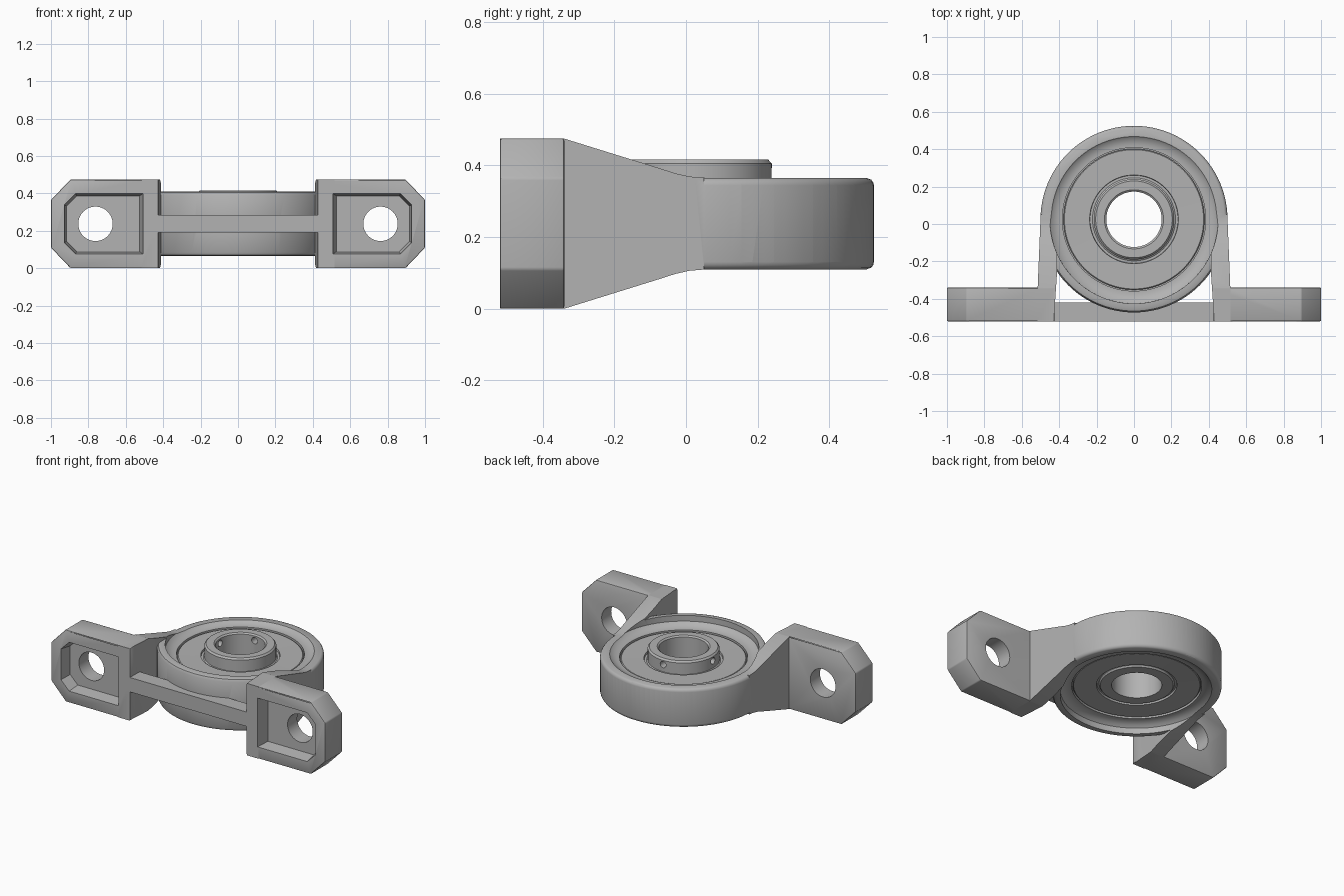
import bpy, bmesh, math
from mathutils import Matrix, Vector

cube = bpy.data.objects.get("Cube")
if cube:
    bpy.data.objects.remove(cube)

grey = bpy.data.materials.new("cast grey")
grey.use_nodes = True
GREY = (0.45, 0.45, 0.45, 1)
grey.diffuse_color = GREY
grey.node_tree.nodes["Principled BSDF"].inputs["Base Color"].default_value = GREY

CY, MID, H, R = 0.025, 0.2375, 0.475, 0.5   # bearing centre, mid height, full height, ring radius


def finish(name, bm):
    bmesh.ops.recalc_face_normals(bm, faces=bm.faces)
    me = bpy.data.meshes.new(name)
    bm.to_mesh(me)
    bm.free()
    me.materials.append(grey)
    ob = bpy.data.objects.new(name, me)
    bpy.context.collection.objects.link(ob)
    return ob


def prism(name, pts, a, b, axis="z", draft=1.0):
    """Extrude a 2D outline from a to b along an axis; draft scales the far end."""
    place = {"z": lambda u, v, w: (u, v, w), "y": lambda u, v, w: (u, w, v),
             "x": lambda u, v, w: (w, u, v)}[axis]
    cu = sum(p[0] for p in pts) / len(pts)
    cv = sum(p[1] for p in pts) / len(pts)
    bm = bmesh.new()
    near = [bm.verts.new(place(u, v, a)) for u, v in pts]
    far = [bm.verts.new(place(cu + (u - cu) * draft, cv + (v - cv) * draft, b)) for u, v in pts]
    bm.faces.new(near)
    bm.faces.new(far)
    for i in range(len(pts)):
        j = (i + 1) % len(pts)
        bm.faces.new((near[i], near[j], far[j], far[i]))
    return finish(name, bm)


def lathe(name, profile, closed=False, steps=96):
    """Spin an (r, z) profile about the bearing axis."""
    bm = bmesh.new()
    vs = [bm.verts.new((r, CY, z)) for r, z in profile]
    edges = [bm.edges.new(p) for p in zip(vs, vs[1:])]
    if closed:
        edges.append(bm.edges.new((vs[-1], vs[0])))
    bmesh.ops.spin(bm, geom=vs + edges, cent=(0, CY, 0), axis=(0, 0, 1),
                   angle=math.tau, steps=steps)
    bmesh.ops.remove_doubles(bm, verts=bm.verts, dist=1e-5)
    return finish(name, bm)


def rod(name, radius, start, end, seg=48):
    a, b = Vector(start), Vector(end)
    turn = (b - a).to_track_quat("Z", "Y").to_matrix().to_4x4()
    bm = bmesh.new()
    bmesh.ops.create_cone(bm, cap_ends=True, segments=seg, radius1=radius, radius2=radius,
                          depth=(b - a).length, matrix=Matrix.Translation((a + b) / 2) @ turn)
    return finish(name, bm)


def apply(ob, mod):
    bpy.context.view_layer.objects.active = ob
    bpy.ops.object.modifier_apply(modifier=mod.name)


def combine(ob, tool, op="DIFFERENCE"):
    mod = ob.modifiers.new("bool", "BOOLEAN")
    mod.operation, mod.solver, mod.object = op, "EXACT", tool
    apply(ob, mod)
    bpy.data.objects.remove(tool)


def smooth(ob):
    bpy.ops.object.select_all(action="DESELECT")
    ob.select_set(True)
    bpy.context.view_layer.objects.active = ob
    bpy.ops.object.shade_smooth_by_angle(angle=math.radians(30))


def mirrored(half):
    return half + [(u, 2 * MID - v) for u, v in reversed(half)]


# Housing: rounded plan, trimmed by a side profile that flares towards the feet
arc = [(R * math.cos(t * math.pi / 48), CY + R * math.sin(t * math.pi / 48)) for t in range(49)]
housing = prism("housing", arc + [(-0.515, -0.34), (-0.515, -0.52), (0.515, -0.52), (0.515, -0.34)],
                -0.1, 0.6)
flare = [(-0.52, H), (-0.34, H), (-0.07, 0.391), (-0.03, 0.378), (0.01, 0.369), (0.06, 0.365),
         (0.505, 0.365), (0.518, 0.36), (0.528, 0.345)]
combine(housing, prism("flare", mirrored(flare), -0.6, 0.6, "x"), "INTERSECT")

# Soft outer rim at the back of the ring
rim = [(0, 0.366), (0.48, 0.366), (0.493, 0.36), (0.501, 0.345)]
rim_round = lathe("rim_round", [(0.6, 0.4), (0.482, 0.4), (0.482, 0.366), (0.492, 0.361),
                                (0.498, 0.353), (0.501, 0.34), (0.6, 0.34)], True)
for flip in (False, True):
    tool = rim_round.copy()
    tool.data = rim_round.data.copy()
    bpy.context.collection.objects.link(tool)
    if flip:
        tool.data.transform(Matrix.Translation((0, 0, 2 * MID)) @ Matrix.Scale(-1, 4, (0, 0, 1)))
        tool.data.flip_normals()
    combine(tool, prism("back_half", [(-1, 0.05), (1, 0.05), (1, 1), (-1, 1)], -1, 1), "INTERSECT")
    combine(housing, tool)
bpy.data.objects.remove(rim_round)

# Open pocket between the arms, leaving the round ring standing
gap = [(-0.435, -0.6), (0.435, -0.6), (0.412, -0.27), (0.412, CY), (-0.412, CY), (-0.412, -0.27)]
pocket = prism("pocket", gap, -0.2, 0.7)
combine(pocket, lathe("ring", [(0, 0.065), (0.475, 0.065), (0.49, 0.07), (0.498, 0.085),
                               (0.498, 0.39), (0.49, 0.405), (0.475, 0.41), (0, 0.41)]))
combine(housing, pocket)

# Feet with chamfered outer corners, a drafted recess and a bolt hole
for s in (-1, 1):
    outline = [(0.425, 0), (0.895, 0), (1, 0.11), (1, 0.365), (0.895, H), (0.425, H)]
    recess = [(0.505, 0.075), (0.87, 0.075), (0.93, 0.135), (0.93, 0.34), (0.87, 0.4), (0.505, 0.4)]
    foot = prism("foot", [(s * x, z) for x, z in outline], -0.52, -0.34, "y")
    bevel = foot.modifiers.new("edge", "BEVEL")
    bevel.width, bevel.segments = 0.006, 2
    apply(foot, bevel)
    combine(housing, foot, "UNION")
    combine(housing, prism("recess", [(s * x, z) for x, z in recess], -0.53, -0.44, "y", 0.92))
    combine(housing, rod("bolt_hole", 0.092, (s * 0.762, -0.6, MID), (s * 0.762, -0.2, MID)))

# Web joining the feet across the front
web = prism("web", [(-0.45, 0.19), (0.45, 0.19), (0.45, 0.285), (-0.45, 0.285)], -0.52, -0.42, "y")
combine(housing, web, "UNION")

# Seat for the bearing, with a sloping lead-in on both faces
seat = [(0, 0.7), (0.452, 0.7), (0.45, 0.372), (0.435, 0.358), (0.405, 0.345), (0.383, 0.345)]
seat += [(r, 2 * MID - z) for r, z in reversed(seat)]
combine(housing, lathe("seat", seat))
smooth(housing)

# Bearing outer race and shield, seated with a fine groove around it
race = [(0.22, 0.325), (0.235, 0.325), (0.237, 0.338), (0.372, 0.34), (0.377, 0.336),
        (0.377, 0.325), (0.39, 0.325)]
smooth(lathe("bearing_race", race + [(r, 2 * MID - z) for r, z in reversed(race)], True))

# Inner collar, raised on top, with two set screw holes
collar = lathe("inner_collar", [(0.148, 0.135), (0.215, 0.135), (0.222, 0.145), (0.222, 0.325),
                                (0.215, 0.33), (0.215, 0.405), (0.205, 0.416), (0.158, 0.416),
                                (0.148, 0.408)], True)
for x, y in ((0, 1), (-1, 0)):
    combine(collar, rod("screw_hole", 0.021, (x * 0.1, CY + y * 0.1, 0.377),
                        (x * 0.3, CY + y * 0.3, 0.377), 20))
smooth(collar)
